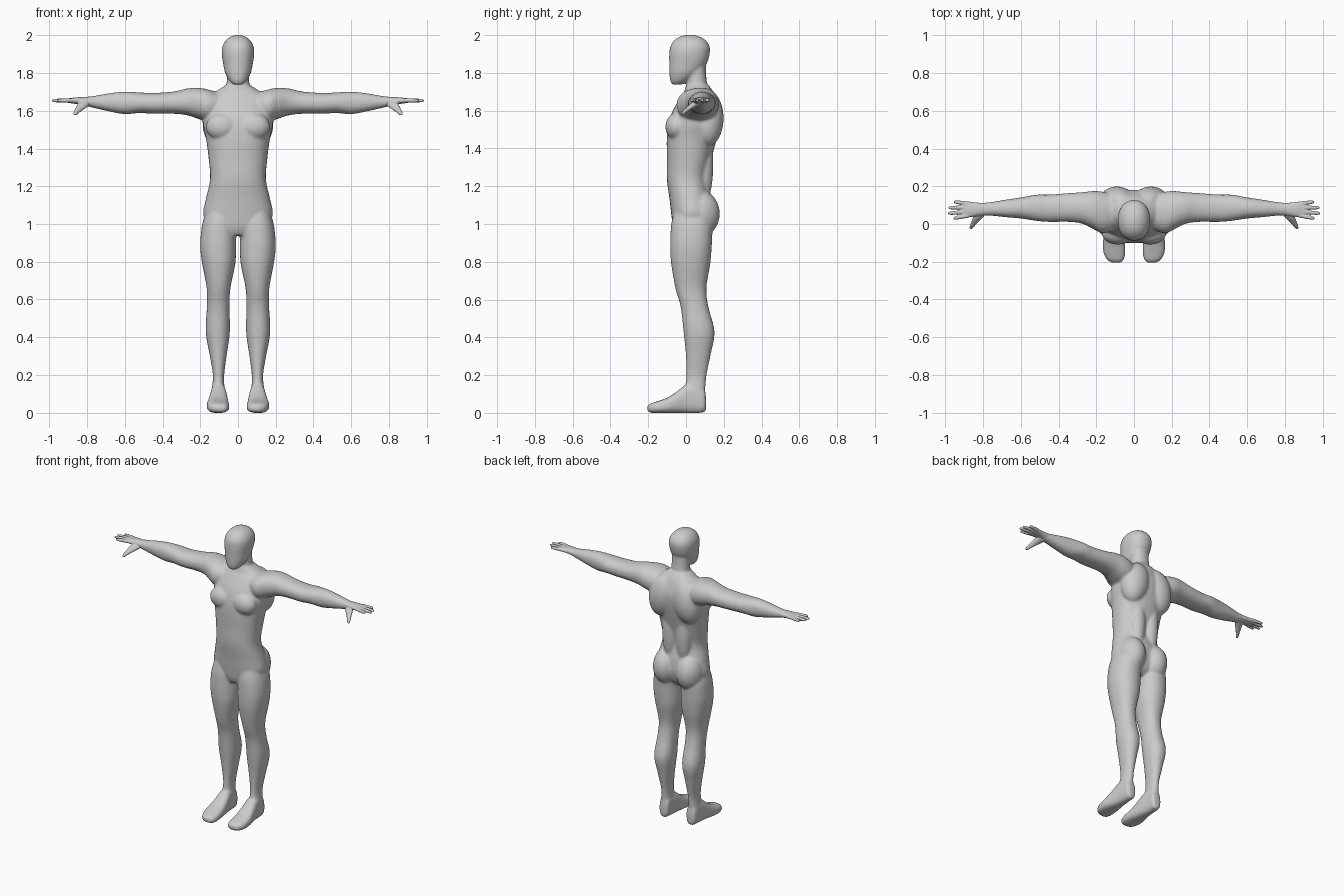
import bpy, bmesh, math
from mathutils import Vector, Matrix

SIDES = 32


def loft(bm, axis, rows, side=1, power=2.2):
    """Skin smooth rounded sections; each row = position, then min/max on the two other axes."""
    pts = [Vector(r) for r in rows]
    path = []
    for i in range(len(pts) - 1):
        a, b, c, d = pts[max(i - 1, 0)], pts[i], pts[i + 1], pts[min(i + 2, len(pts) - 1)]
        for k in range(5):
            t = k / 5
            path.append(0.5 * (2 * b + (c - a) * t + (2 * a - 5 * b + 4 * c - d) * t * t
                               + (3 * b - a - 3 * c + d) * t ** 3))
    path.append(pts[-1])
    u, v = [k for k in range(3) if k != axis]
    rings, faces = [], []
    for p in path:
        ring = []
        for s in range(SIDES):
            ang = 2 * math.pi * s / SIDES
            cs, sn = math.cos(ang), math.sin(ang)
            co = [0, 0, 0]
            co[axis] = p[0]
            co[u] = (p[1] + p[2]) / 2 + (p[2] - p[1]) / 2 * math.copysign(abs(cs) ** (2 / power), cs)
            co[v] = (p[3] + p[4]) / 2 + (p[4] - p[3]) / 2 * math.copysign(abs(sn) ** (2 / power), sn)
            co[0] *= side
            ring.append(bm.verts.new(co))
        rings.append(ring)
    for r0, r1 in zip(rings, rings[1:]):
        for s in range(SIDES):
            n = (s + 1) % SIDES
            faces.append(bm.faces.new((r0[s], r0[n], r1[n], r1[s])))
    faces += [bm.faces.new(rings[0]), bm.faces.new(rings[-1])]
    bmesh.ops.recalc_face_normals(bm, faces=faces)


def muscle(bm, centre, radii, side, tilt=0):
    """Ellipsoid that swells the surface, tilted in the front view."""
    c = Vector((centre[0] * side, centre[1], centre[2]))
    m = Matrix.Translation(c) @ Matrix.Rotation(tilt * side, 4, 'Y') @ Matrix.Diagonal((*radii, 1))
    bmesh.ops.create_uvsphere(bm, u_segments=32, v_segments=20, radius=1, matrix=m)


def finish(bm, name, voxel, rounds):
    """Fuse the overlapping parts into one smooth skin."""
    me = bpy.data.meshes.new(name)
    bm.to_mesh(me)
    bm.free()
    ob = bpy.data.objects.new(name, me)
    bpy.context.collection.objects.link(ob)
    rm = ob.modifiers.new("fuse", 'REMESH')
    rm.mode = 'VOXEL'
    rm.voxel_size = voxel
    rm.use_smooth_shade = True
    sm = ob.modifiers.new("soften", 'SMOOTH')
    sm.factor = 0.5
    sm.iterations = rounds
    return ob


def sym(rows):
    return [(z, -w, w, f, b) for z, w, f, b in rows]


body = bmesh.new()

# torso
loft(body, 2, sym([
    (0.94, .08, -.05, .08), (0.98, .15, -.068, .12), (1.05, .184, -.078, .14),
    (1.13, .171, -.087, .135), (1.235, .148, -.101, .116), (1.34, .155, -.101, .135),
    (1.45, .169, -.102, .162), (1.53, .185, -.094, .178), (1.60, .183, -.07, .18),
    (1.66, .165, -.035, .162), (1.70, .12, -.01, .145), (1.735, .066, .0, .12)]), power=2.3)

# neck
loft(body, 2, sym([(1.62, .09, -.03, .16), (1.68, .078, -.012, .142),
                   (1.73, .062, .002, .115), (1.80, .058, .005, .106), (1.87, .058, .0, .105)]))

# head
loft(body, 2, sym([
    (1.738, .024, -.074, -.02), (1.76, .047, -.084, .02), (1.80, .068, -.088, .07),
    (1.85, .079, -.089, .11), (1.90, .086, -.089, .125), (1.94, .083, -.083, .125),
    (1.972, .066, -.062, .105), (1.993, .04, -.03, .07), (2.001, .012, .005, .035)]))

for side in (1, -1):
    # leg
    loft(body, 2, [
        (1.08, .02, .165, -.06, .12), (1.0, .01, .189, -.078, .14), (.92, .01, .199, -.083, .138),
        (.86, .01, .199, -.083, .135), (.785, .015, .189, -.078, .128), (.66, .04, .166, -.056, .108),
        (.56, .045, .165, -.028, .119), (.43, .043, .171, -.013, .151), (.31, .059, .151, -.001, .131),
        (.20, .073, .133, .002, .109), (.12, .071, .139, -.005, .102), (.06, .071, .139, 0, .10)], side)
    # foot
    loft(body, 1, [
        (.106, .085, .12, .02, .08), (.095, .07, .137, .003, .13), (.05, .067, .142, -.001, .16),
        (0, .06, .147, -.001, .15), (-.05, .053, .156, -.001, .112), (-.10, .048, .165, -.001, .08),
        (-.15, .046, .162, -.001, .062), (-.187, .053, .145, .001, .05), (-.204, .068, .12, .01, .037)],
        side, 2.7)
    # arm
    loft(body, 0, [
        (.08, -.02, .15, 1.56, 1.69), (.16, -.05, .17, 1.545, 1.713), (.21, -.03, .175, 1.557, 1.721),
        (.27, 0, .169, 1.576, 1.718), (.34, .011, .164, 1.584, 1.702), (.45, .011, .156, 1.584, 1.694),
        (.52, .017, .155, 1.588, 1.697), (.60, .029, .141, 1.582, 1.701), (.68, .036, .129, 1.596, 1.693),
        (.76, .044, .116, 1.614, 1.679), (.82, .044, .11, 1.629, 1.672)], side)
    # chest, shoulder blade, lower back and buttock
    muscle(body, (.085, -.05, 1.515), (.085, .059, .072), side)
    muscle(body, (.09, .115, 1.56), (.095, .084, .15), side, -.2)
    muscle(body, (.052, .09, 1.32), (.055, .055, .22), side)
    muscle(body, (.088, .07, 1.055), (.088, .109, .125), side)

finish(body, "body", 0.007, 8)

# hands
for side, name in ((1, "left_hand"), (-1, "right_hand")):
    hand = bmesh.new()
    # palm
    loft(hand, 0, [(.78, .048, .111, 1.622, 1.674), (.84, .041, .114, 1.634, 1.672),
                   (.875, .035, .119, 1.638, 1.669), (.905, .037, .118, 1.643, 1.665)], side)
    # fingers: base y, tip y, tip x
    for y0, y1, tip in ((.044, .030, .957), (.066, .056, .986), (.088, .086, .984), (.109, .117, .955)):
        rows = []
        for t, r in ((0, .011), (.5, .0105), (.85, .009), (1, .005)):
            y, z = y0 + (y1 - y0) * t, 1.655 - .001 * t
            rows.append((.88 + (tip - .88) * t, y - r, y + r, z - r, z + r))
        loft(hand, 0, rows, side, 2)
    # thumb
    loft(hand, 1, [(.07, .775, .84, 1.625, 1.66), (.035, .80, .853, 1.608, 1.645),
                   (.0, .835, .866, 1.587, 1.614), (-.018, .85, .872, 1.576, 1.597),
                   (-.026, .858, .87, 1.575, 1.586)], side, 2)
    finish(hand, name, 0.0035, 4)
